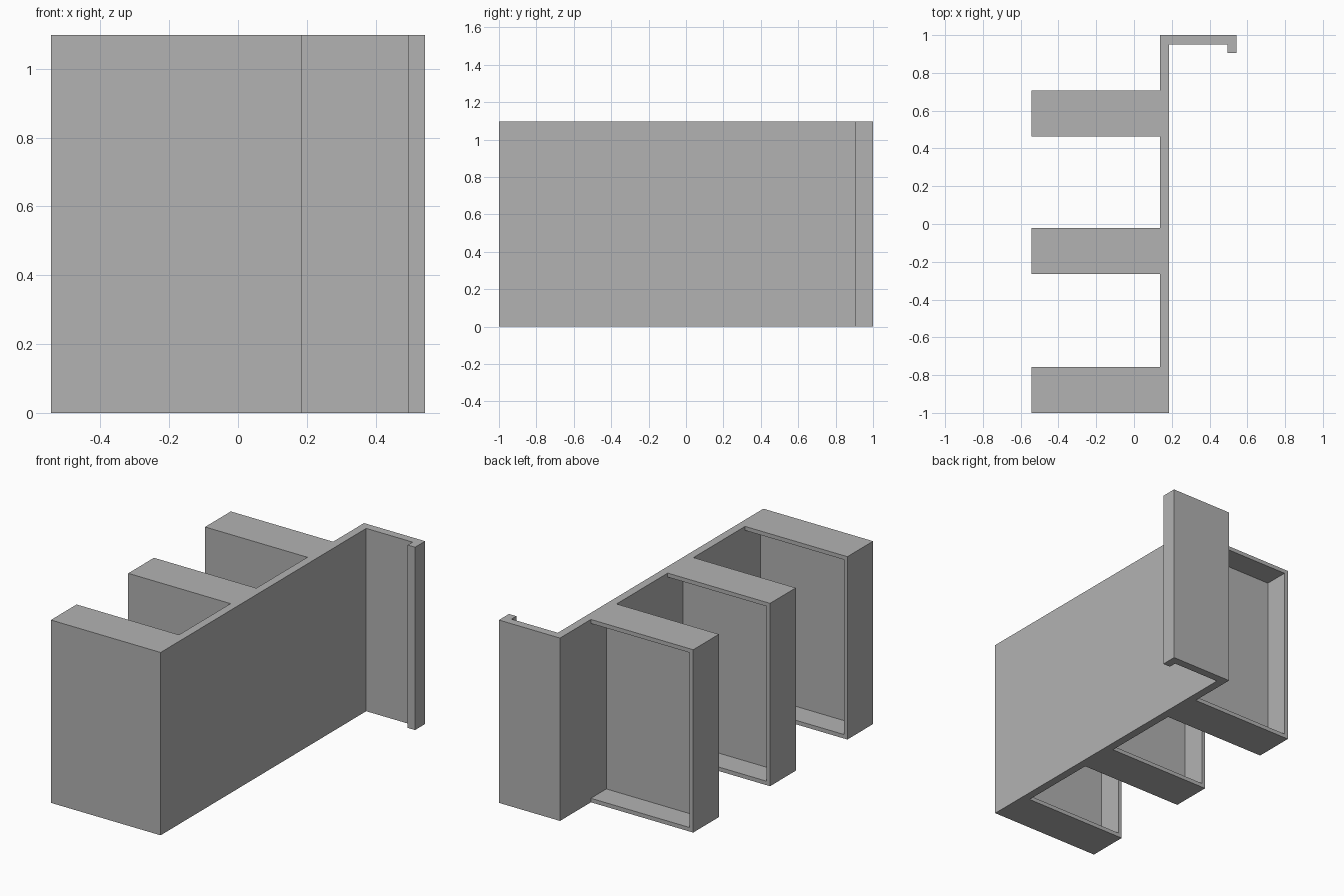
import bpy
import bmesh

cube = bpy.data.objects.get("Cube")
if cube:
    bpy.data.objects.remove(cube, do_unlink=True)

HEIGHT = 1.098
LEFT, RIGHT = -0.543, 0.543       # tray ends and hook end
WALL_IN, WALL_OUT = 0.137, 0.186  # spine wall faces
THICK = 0.049
RIM = 0.024
TRAY_DEPTH, POCKET_DEPTH = 0.244, 0.147
TRAY_BACKS = [0.707, -0.022, -0.756]

grey = bpy.data.materials.new("grey")
grey.use_nodes = True
colour = (0.448, 0.448, 0.448, 1)
grey.diffuse_color = colour
grey.node_tree.nodes["Principled BSDF"].inputs["Base Color"].default_value = colour


def prism(name, outline, z0, z1):
    """Extrude a closed xy outline upwards into a solid."""
    bm = bmesh.new()
    face = bm.faces.new([bm.verts.new((x, y, z0)) for x, y in outline])
    geom = bmesh.ops.extrude_face_region(bm, geom=[face])["geom"]
    verts = [g for g in geom if isinstance(g, bmesh.types.BMVert)]
    bmesh.ops.translate(bm, verts=verts, vec=(0, 0, z1 - z0))
    bmesh.ops.recalc_face_normals(bm, faces=bm.faces)
    mesh = bpy.data.meshes.new(name)
    bm.to_mesh(mesh)
    bm.free()
    mesh.materials.append(grey)
    obj = bpy.data.objects.new(name, mesh)
    bpy.context.collection.objects.link(obj)
    return obj


# Spine wall with hooked end flange, then the three tray arms down its side
outline = [(WALL_OUT, -1), (WALL_OUT, 1 - THICK), (RIGHT - THICK, 1 - THICK),
           (RIGHT - THICK, 1 - 2 * THICK + 0.003), (RIGHT, 1 - 2 * THICK + 0.003),
           (RIGHT, 1), (WALL_IN, 1)]
for back in TRAY_BACKS:
    front = back - TRAY_DEPTH
    outline += [(WALL_IN, back), (LEFT, back), (LEFT, front)]
    if back != TRAY_BACKS[-1]:
        outline.append((WALL_IN, front))
body = prism("wall_with_trays", outline, 0, HEIGHT)

# Shallow pocket in the back of each tray
for back in TRAY_BACKS:
    x0, y0, y1 = LEFT + RIM, back - POCKET_DEPTH, back + 0.05
    cutter = prism("pocket_cutter", [(x0, y0), (WALL_IN, y0), (WALL_IN, y1), (x0, y1)],
                   RIM, HEIGHT - RIM)
    cutter.hide_render = True
    mod = body.modifiers.new("pocket", "BOOLEAN")
    mod.operation = "DIFFERENCE"
    mod.solver = "EXACT"
    mod.object = cutter
    bpy.context.view_layer.objects.active = body
    bpy.ops.object.modifier_apply(modifier=mod.name)
    bpy.data.objects.remove(cutter, do_unlink=True)
